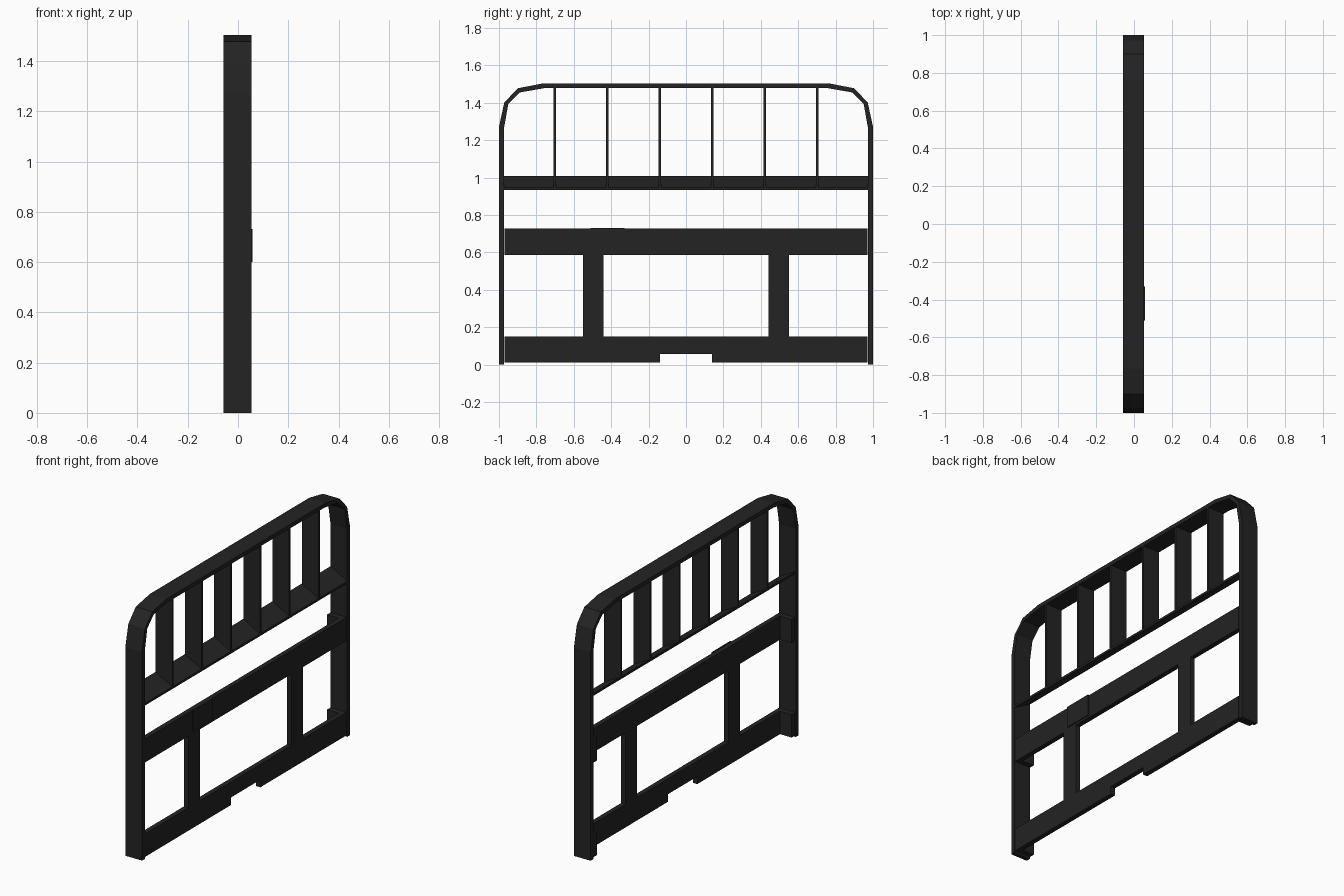
import bpy, bmesh

if "Cube" in bpy.data.objects:
    bpy.data.objects.remove(bpy.data.objects["Cube"])

mat = bpy.data.materials.new("matte black")
mat.diffuse_color = (0.017, 0.017, 0.017, 1)
mat.use_nodes = True
mat.node_tree.nodes["Principled BSDF"].inputs["Base Color"].default_value = mat.diffuse_color

X0, X1 = -0.058, 0.054      # back and front of the frame


def prism(name, pts, axis, lo, hi):
    """Extrude a 2D outline along x (pts are y,z) or along y (pts are x,z)."""
    bm = bmesh.new()
    put = (lambda a, b, d: (d, a, b)) if axis == "x" else (lambda a, b, d: (a, d, b))
    face = bm.faces.new([bm.verts.new(put(a, b, lo)) for a, b in pts])
    ext = bmesh.ops.extrude_face_region(bm, geom=[face])
    verts = [v for v in ext["geom"] if isinstance(v, bmesh.types.BMVert)]
    shift = (hi - lo, 0, 0) if axis == "x" else (0, hi - lo, 0)
    bmesh.ops.translate(bm, verts=verts, vec=shift)
    bmesh.ops.recalc_face_normals(bm, faces=bm.faces[:])
    me = bpy.data.meshes.new(name)
    bm.to_mesh(me)
    bm.free()
    me.materials.append(mat)
    ob = bpy.data.objects.new(name, me)
    bpy.context.collection.objects.link(ob)
    return ob


def box(name, x0, x1, y0, y1, z0, z1):
    return prism(name, [(y0, z0), (y1, z0), (y1, z1), (y0, z1)], "x", x0, x1)


# outer hoop: flat band bent over the top with chamfered corners
outer = [(1, 0), (1, 1.27), (0.972, 1.4), (0.9, 1.477), (0.766, 1.503)]
inner = [(0.973, 0), (0.973, 1.265), (0.95, 1.393), (0.888, 1.455), (0.757, 1.478)]
mirror = lambda p: [(-y, z) for y, z in reversed(p)]
prism("hoop_frame", outer + mirror(outer) + list(reversed(mirror(inner))) + list(reversed(inner)),
      "x", X0, X1)

# sloping shelf under the slats
HI, LO, T = 1.008, 0.947, 0.014
prism("sloped_shelf", [(X0, HI), (X1, LO), (X1, LO - T), (X0, HI - T)], "y", -0.973, 0.973)

# upright slats standing on the shelf
for i in range(6):
    y = -0.7025 + i * 0.281
    prism("slat", [(X0, HI - 0.005), (X1, LO - 0.005), (X1, 1.485), (X0, 1.485)],
          "y", y - 0.0065, y + 0.0065)

# rails: upper one plain, lower one notched in the middle
B0, B1 = 0.022, 0.052
box("upper_rail", B0, B1, -0.97, 0.97, 0.585, 0.728)
prism("lower_rail", [(-0.97, 0.01), (-0.14, 0.01), (-0.14, 0.056), (0.14, 0.056), (0.14, 0.01),
                     (0.97, 0.01), (0.97, 0.15), (-0.97, 0.15)], "x", B0, B1)

# posts between the rails and end brackets behind them
for s in (-1, 1):
    a, b = sorted((s * 0.442, s * 0.55))
    box("rail_post", B0, B1, a, b, 0.14, 0.595)
    a, b = sorted((s * 0.936, s * 0.97))
    box("upper_bracket", X0 + 0.002, B0 + 0.004, a, b, 0.585, 0.728)
    box("lower_bracket", X0 + 0.002, B0 + 0.004, a, b, 0.01, 0.15)

# thin plate on the upper rail
box("rail_plate", B1 - 0.002, 0.058, -0.51, -0.33, 0.6, 0.731)
